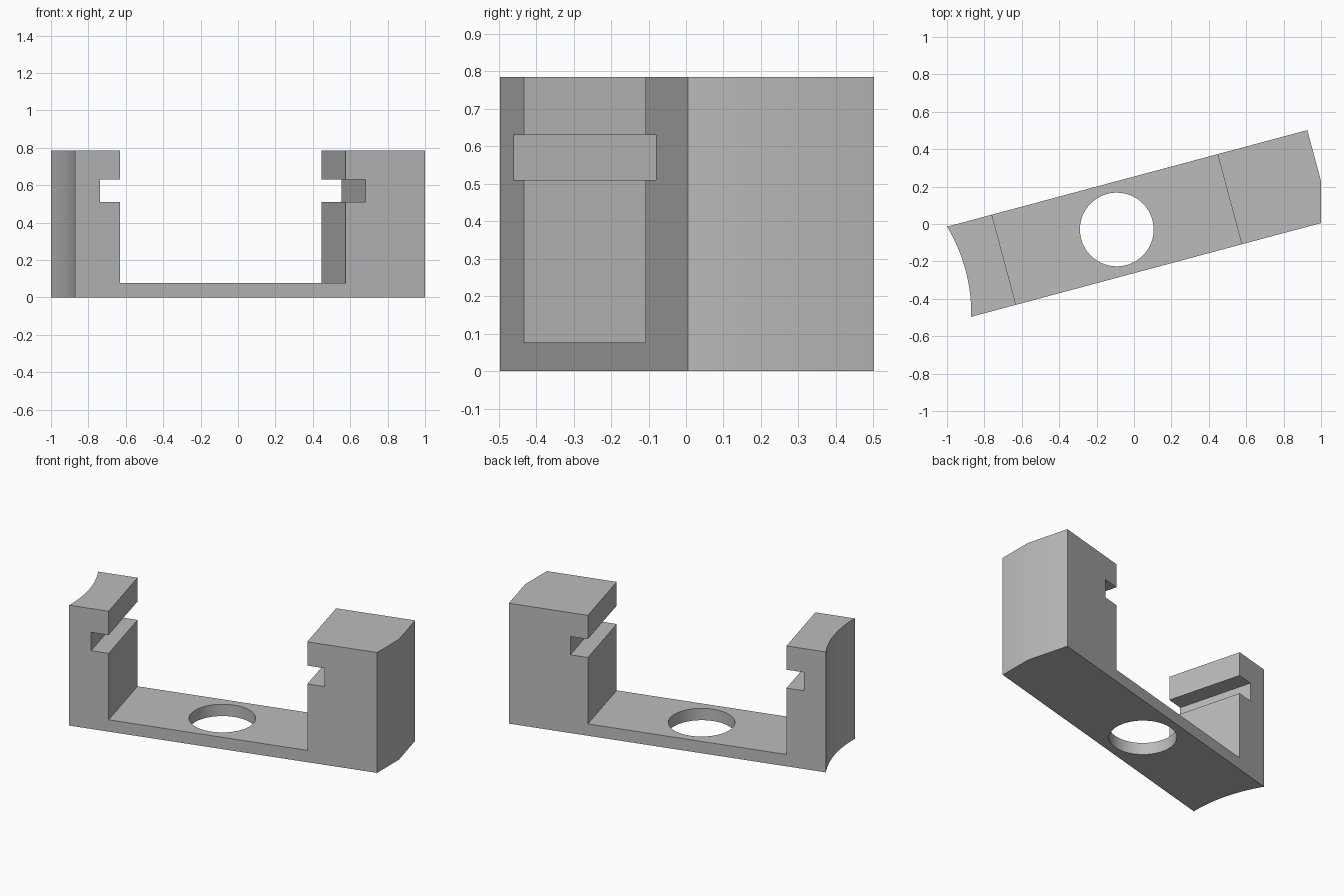
import bpy
import bmesh
from math import sin, cos, pi, radians
from mathutils import Matrix

if "Cube" in bpy.data.objects:
    bpy.data.objects.remove(bpy.data.objects["Cube"])

# Dimensions along the bracket (u), across it (v) and up (z)
TURN = Matrix.Rotation(radians(15), 4, 'Z')
V0, V1 = -0.254, 0.245
LEFT_END, LEFT_FACE = -0.969, -0.721
RIGHT_FACE, RIGHT_END, CHAMFER_END = 0.528, 1.025, 0.967
FLOOR, TOP = 0.077, 0.785
SLOT_LOW, SLOT_HIGH, SLOT_DEEP = 0.51, 0.63, 0.11
MID_V = (V0 + V1) / 2
MID_U = (LEFT_FACE + RIGHT_FACE) / 2


def prism(name, points, depth):
    """Extrude a planar outline by a vector and turn it into place."""
    bm = bmesh.new()
    face = bm.faces.new([bm.verts.new(p) for p in points])
    moved = bmesh.ops.extrude_face_region(bm, geom=[face])["geom"]
    bmesh.ops.translate(bm, vec=depth,
                        verts=[e for e in moved if isinstance(e, bmesh.types.BMVert)])
    bmesh.ops.recalc_face_normals(bm, faces=bm.faces)
    mesh = bpy.data.meshes.new(name)
    bm.to_mesh(mesh)
    bm.free()
    obj = bpy.data.objects.new(name, mesh)
    obj.matrix_world = TURN
    bpy.context.collection.objects.link(obj)
    return obj


def apply_boolean(target, cutter, operation):
    mod = target.modifiers.new(operation.title(), 'BOOLEAN')
    mod.operation = operation
    mod.solver = 'EXACT'
    mod.object = cutter
    bpy.context.view_layer.objects.active = target
    bpy.ops.object.modifier_apply(modifier=mod.name)
    bpy.data.objects.remove(cutter)


# Plan outline: hollow left end, blunt right end with one bevelled side
half = radians(16)
radius = (V1 - V0) / 2 / sin(half)
steps = 16
hollow = []
for i in range(steps + 1):
    a = half - 2 * half * i / steps
    hollow.append((LEFT_END + radius * (cos(a) - cos(half)), MID_V + radius * sin(a), 0))
plan = hollow + [(CHAMFER_END, V0, 0), (RIGHT_END, -0.037, 0), (RIGHT_END, V1, 0)]
bracket = prism("slotted_bracket", plan, (0, 0, TOP))

# Channel between the posts, with a slot running into each post
channel = [(LEFT_FACE, FLOOR), (RIGHT_FACE, FLOOR),
           (RIGHT_FACE, SLOT_LOW), (RIGHT_FACE + SLOT_DEEP, SLOT_LOW),
           (RIGHT_FACE + SLOT_DEEP, SLOT_HIGH), (RIGHT_FACE, SLOT_HIGH),
           (RIGHT_FACE, 1), (LEFT_FACE, 1),
           (LEFT_FACE, SLOT_HIGH), (LEFT_FACE - SLOT_DEEP, SLOT_HIGH),
           (LEFT_FACE - SLOT_DEEP, SLOT_LOW), (LEFT_FACE, SLOT_LOW)]
cutter = prism("channel_cutter", [(u, -0.5, z) for u, z in channel], (0, 1, 0))
apply_boolean(bracket, cutter, 'DIFFERENCE')

# Round hole through the floor
ring = [(MID_U + 0.197 * cos(2 * pi * i / 64), MID_V + 0.197 * sin(2 * pi * i / 64), -0.1)
        for i in range(64)]
apply_boolean(bracket, prism("hole_cutter", ring, (0, 0, 0.3)), 'DIFFERENCE')

# Plain grey finish
grey = bpy.data.materials.new("plain_grey")
grey.use_nodes = True
colour = (0.5, 0.5, 0.5, 1)
grey.diffuse_color = colour
grey.node_tree.nodes["Principled BSDF"].inputs["Base Color"].default_value = colour
bracket.data.materials.clear()
bracket.data.materials.append(grey)

# Smooth curved walls, crisp edges
bpy.ops.object.select_all(action='DESELECT')
bracket.select_set(True)
bpy.context.view_layer.objects.active = bracket
bpy.ops.object.shade_smooth_by_angle(angle=radians(30))
